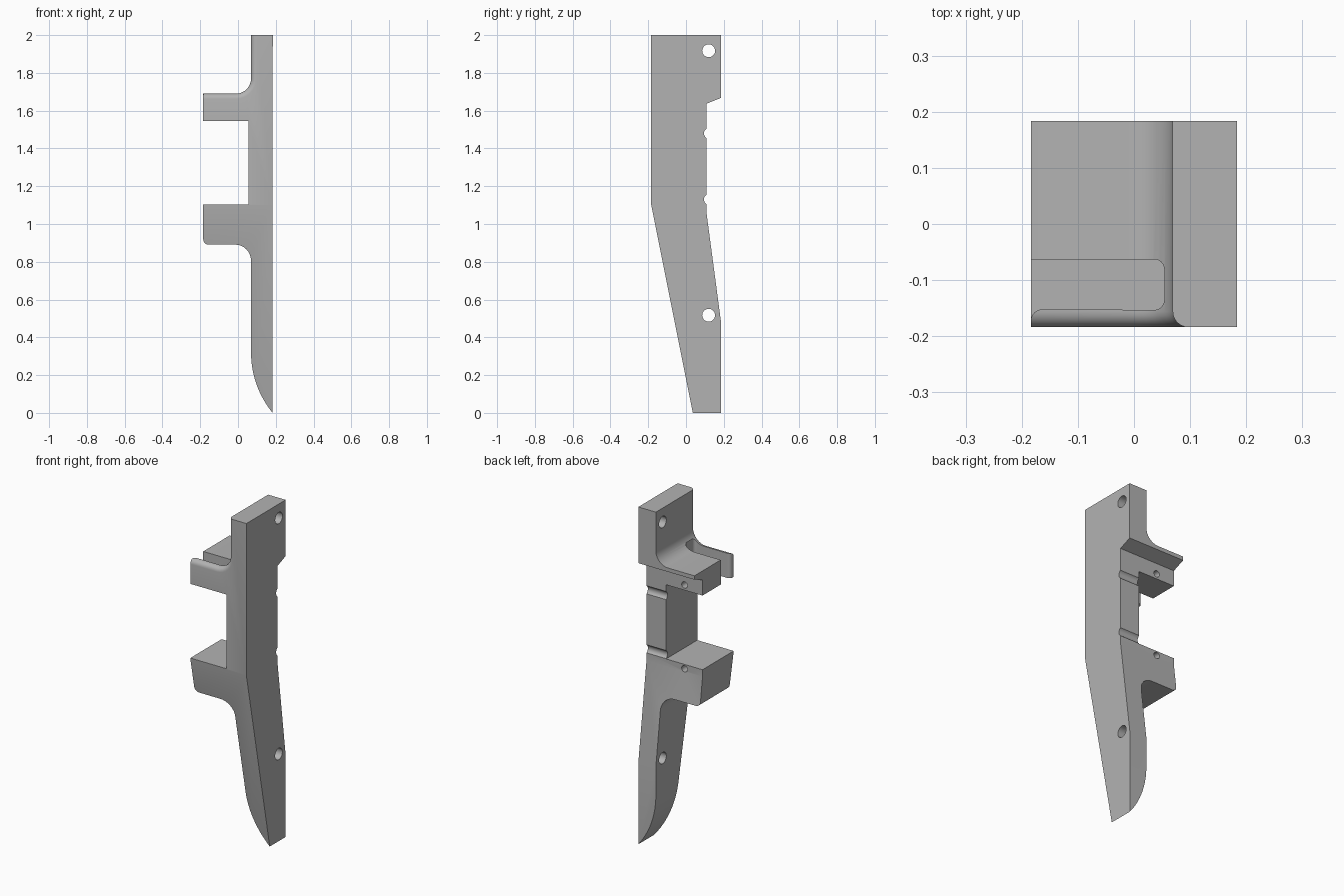
import bpy, bmesh, math
from mathutils import Vector

if "Cube" in bpy.data.objects:
    bpy.data.objects.remove(bpy.data.objects["Cube"], do_unlink=True)

grey = bpy.data.materials.new("plain grey")
grey.use_nodes = True
colour = (0.45, 0.45, 0.45, 1)
grey.diffuse_color = colour
grey.node_tree.nodes["Principled BSDF"].inputs["Base Color"].default_value = colour

HALF = 0.184


def rounded(corners, steps=8):
    """Outline from (u, v, radius) corners, with arcs where radius > 0."""
    pts = []
    for i, (u, v, r) in enumerate(corners):
        p = Vector((u, v))
        if r == 0:
            pts.append(p)
            continue
        a = (Vector(corners[i - 1][:2]) - p).normalized()
        b = (Vector(corners[(i + 1) % len(corners)][:2]) - p).normalized()
        half = a.angle(b) / 2
        centre = p + (a + b).normalized() * (r / math.sin(half))
        reach = r / math.tan(half)
        start, end = p + a * reach - centre, p + b * reach - centre
        sweep = math.pi - 2 * half
        for k in range(steps + 1):
            t = k / steps
            w0 = math.sin((1 - t) * sweep) / math.sin(sweep)
            w1 = math.sin(t * sweep) / math.sin(sweep)
            pts.append(centre + start * w0 + end * w1)
    return pts


def prism(name, pts, axis, low, high):
    """Extrude an outline along x, y or z."""
    place = {"x": lambda u, v, d: (d, u, v),
             "y": lambda u, v, d: (u, d, v),
             "z": lambda u, v, d: (u, v, d)}[axis]
    bm = bmesh.new()
    face = bm.faces.new([bm.verts.new(place(u, v, low)) for u, v in pts])
    ext = bmesh.ops.extrude_face_region(bm, geom=[face])
    moved = [g for g in ext["geom"] if isinstance(g, bmesh.types.BMVert)]
    bmesh.ops.translate(bm, verts=moved, vec=place(0, 0, high - low))
    bmesh.ops.recalc_face_normals(bm, faces=bm.faces)
    mesh = bpy.data.meshes.new(name)
    bm.to_mesh(mesh)
    bm.free()
    mesh.materials.append(grey)
    obj = bpy.data.objects.new(name, mesh)
    bpy.context.collection.objects.link(obj)
    return obj


def circle(u, v, r, n=32):
    return [(u + r * math.cos(math.tau * k / n), v + r * math.sin(math.tau * k / n))
            for k in range(n)]


def cut(target, cutter):
    cutter.hide_render = True
    mod = target.modifiers.new("cut", "BOOLEAN")
    mod.operation, mod.solver, mod.object = "DIFFERENCE", "EXACT", cutter
    bpy.context.view_layer.objects.active = target
    bpy.ops.object.modifier_apply(modifier=mod.name)
    bpy.data.objects.remove(cutter, do_unlink=True)


# Body with two arms: front outline, including the swept lower tip
R, top = 0.506, 0.32
tip = [Vector((0.069 + R - math.sqrt(R * R - (top - z) ** 2), z))
       for z in [top * k / 14 for k in range(15)]]
outline = tip + rounded([
    (0.069, 0.891, 0.085), (-HALF, 0.891, 0.028), (-HALF, 1.104, 0),
    (0.055, 1.104, 0), (0.055, 1.544, 0), (-HALF, 1.544, 0),
    (-HALF, 1.69, 0), (0.069, 1.69, 0.08), (0.069, 2, 0), (HALF, 2, 0)])
# the arcs need true neighbours, so the first corner follows the tip
first = rounded([(0.069, top, 0), (0.069, 0.891, 0.085), (-HALF, 0.891, 0)])[1:-1]
outline = tip + first + outline[len(tip) + 9:]
body = prism("bracket_body", outline, "y", -HALF, HALF)

# Rounded front edge along the upper arm and the upper post
bm = bmesh.new()
bm.from_mesh(body.data)
edges = []
for e in bm.edges:
    mid = (e.verts[0].co + e.verts[1].co) / 2
    if all(v.co.y < -HALF + 1e-4 for v in e.verts) and mid.z > 1.6 and -0.18 < mid.x < 0.1:
        edges.append(e)
bmesh.ops.bevel(bm, geom=edges, offset=0.028, segments=6, profile=0.5, affect="EDGES")
bm.to_mesh(body.data)
bm.free()

# Sloping front and recessed back
cut(body, prism("front_slope", [(-0.225, 1.305), (0.056, -0.1), (-0.3, -0.1), (-0.3, 1.305)],
                "x", -0.4, 0.4))
cut(body, prism("back_recess", [(0.224, 0.19), (0.108, 1.063), (0.108, 1.637), (0.26, 1.697)],
                "x", -0.4, 0.4))

# Slot through the upper arm, flared at its open end
flare = [(-0.163 - 0.021 * math.sin(t), -0.173 + 0.021 * math.cos(t))
         for t in [math.pi / 2 * k / 6 for k in range(7)]]
slot = rounded([(-0.25, -0.173, 0), (-0.25, -0.063, 0), (0.054, -0.063, 0.018),
                (0.054, -0.152, 0.018)]) + flare
cut(body, prism("arm_slot", slot, "z", 1.5, 1.85))

# Cross holes and back grooves
for z in (0.517, 1.917):
    cut(body, prism("cross_hole", circle(0.12, z, 0.034), "x", -0.4, 0.4))
for z in (1.13, 1.48):
    cut(body, prism("back_groove", circle(0.124, z, 0.029), "x", 0, 0.4))

# Blind pin holes in the back of each arm
for z in (1.078, 1.575):
    cut(body, prism("pin_hole", circle(-0.066, z, 0.019, 20), "y", 0, 0.3))

bpy.ops.object.select_all(action="DESELECT")
body.select_set(True)
bpy.context.view_layer.objects.active = body
bpy.ops.object.shade_smooth_by_angle(angle=math.radians(30))
